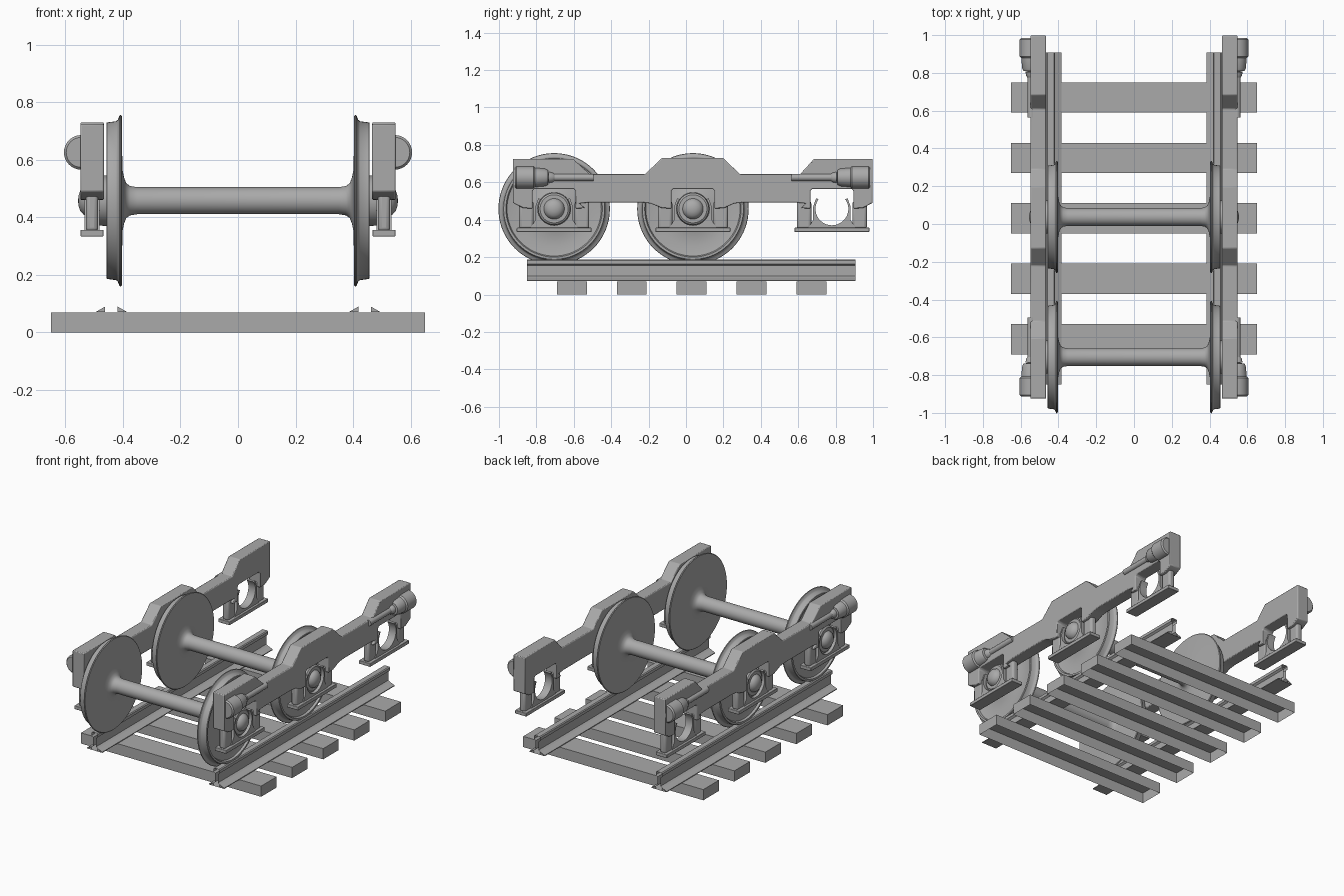
import bpy, bmesh, math
from mathutils import Vector

if "Cube" in bpy.data.objects:
    bpy.data.objects.remove(bpy.data.objects["Cube"])

steel = bpy.data.materials.new("plain_grey_steel")
steel.diffuse_color = (0.4, 0.4, 0.4, 1)
steel.use_nodes = True
steel.node_tree.nodes["Principled BSDF"].inputs["Base Color"].default_value = steel.diffuse_color


def finish(name, bm, mirror=True, bevel=0, segments=2, smooth=True, recalc=True):
    """Turn a bmesh into an object, mirrored to the other side of the truck."""
    if recalc:
        bmesh.ops.recalc_face_normals(bm, faces=bm.faces)
    me = bpy.data.meshes.new(name)
    bm.to_mesh(me)
    bm.free()
    me.materials.append(steel)
    ob = bpy.data.objects.new(name, me)
    bpy.context.collection.objects.link(ob)
    if bevel:
        b = ob.modifiers.new("Bevel", 'BEVEL')
        b.width, b.segments, b.limit_method = bevel, segments, 'ANGLE'
    if mirror:
        m = ob.modifiers.new("Mirror", 'MIRROR')
        m.use_axis[0] = True
    if smooth:
        bpy.ops.object.select_all(action='DESELECT')
        ob.select_set(True)
        bpy.context.view_layer.objects.active = ob
        bpy.ops.object.shade_smooth_by_angle(angle=math.radians(35))
    return ob


def prism(name, pts, x0, x1, **kw):
    """Side profile of (y, z) points extruded across x."""
    bm = bmesh.new()
    a = [bm.verts.new((x0, y, z)) for y, z in pts]
    b = [bm.verts.new((x1, y, z)) for y, z in pts]
    bm.faces.new(a)
    bm.faces.new(b[::-1])
    n = len(pts)
    for i in range(n):
        bm.faces.new((a[i], a[(i + 1) % n], b[(i + 1) % n], b[i]))
    return finish(name, bm, **kw)


def box(name, x0, x1, y0, y1, z0, z1, **kw):
    return prism(name, [(y0, z0), (y1, z0), (y1, z1), (y0, z1)], x0, x1, **kw)


def lathe(name, prof, centre, axis, n=64, **kw):
    """Revolve (position, radius) points about the x or y axis."""
    bm = bmesh.new()
    rings = []
    for p, r in prof:
        ring = []
        for k in range(n):
            t = 2 * math.pi * k / n
            c, s = r * math.cos(t), r * math.sin(t)
            off = (p, c, s) if axis == 'x' else (c, p, s)
            ring.append(bm.verts.new(Vector(off) + Vector(centre)))
        rings.append(ring)
    for a, b in zip(rings, rings[1:]):
        for k in range(n):
            bm.faces.new((a[k], a[(k + 1) % n], b[(k + 1) % n], b[k]))
    bmesh.ops.remove_doubles(bm, verts=bm.verts, dist=1e-5)
    return finish(name, bm, **kw)


AXLES = (-0.705, 0.037, 0.78)
AZ = 0.458

# sleepers, hollow underneath
for i in range(5):
    y = -0.61 + i * 0.32
    ob = box("sleeper", -0.65, 0.65, y - 0.08, y + 0.08, 0, 0.07, mirror=False, smooth=False)
    bm = bmesh.new()
    bm.from_mesh(ob.data)
    bm.normal_update()
    bmesh.ops.delete(bm, geom=[f for f in bm.faces if f.normal.z < -0.5], context='FACES')
    bm.to_mesh(ob.data)
    bm.free()

# rails: I-section, ends left open apart from the foot corners
half = [(0.055, 0.071), (0.055, 0.076), (0.022, 0.09), (0.010, 0.098), (0.010, 0.155),
        (0.0225, 0.164), (0.0225, 0.183), (0.017, 0.188)]
section = half + [(-x, z) for x, z in reversed(half)]
bm = bmesh.new()
ends = [[bm.verts.new((0.44 + x, y, z)) for x, z in section] for y in (-0.85, 0.907)]
n = len(section)
for i in range(n):
    j = (i + 1) % n
    bm.faces.new((ends[0][i], ends[0][j], ends[1][j], ends[1][i]))
bmesh.ops.recalc_face_normals(bm, faces=bm.faces)
for y in (-0.85, 0.907):
    for s in (-1, 1):
        f = bm.faces.new([bm.verts.new((0.44 + s * x, y, z))
                          for x, z in ((0.055, 0.071), (0.022, 0.071), (0.022, 0.09))])
        f.normal_update()
        if f.normal.y * y < 0:
            f.normal_flip()
finish("rail", bm, smooth=False, recalc=False)

# wheelsets: half axle, wheel and bearing end as one turned profile
wheel = [(0, 0.047), (0.35, 0.047), (0.375, 0.051), (0.388, 0.06), (0.396, 0.08), (0.402, 0.11),
         (0.403, 0.285), (0.404, 0.294), (0.408, 0.298), (0.412, 0.296), (0.418, 0.281),
         (0.424, 0.276), (0.455, 0.272), (0.457, 0.270), (0.457, 0.258), (0.444, 0.252),
         (0.434, 0.20), (0.438, 0.13), (0.452, 0.088), (0.515, 0.085), (0.522, 0.075),
         (0.522, 0.055), (0.535, 0.05), (0.548, 0.036), (0.554, 0.018), (0.556, 0)]
for a in AXLES[:2]:
    lathe("wheelset", wheel, (0, a, AZ), 'x', n=72)

# side frame with raised humps and notches above each axle
side = [(-0.925, 0.725), (-0.925, 0.49)]
for a, l, r in ((AXLES[0], None, -0.52), (AXLES[1], -0.24, 0.31), (AXLES[2], 0.59, None)):
    if l is not None:
        side += [(l, 0.492), (l + 0.05, 0.487)]
    side += [(a - 0.165, 0.462), (a - 0.115, 0.46), (a - 0.115, 0.555), (a - 0.105, 0.565),
             (a + 0.105, 0.565), (a + 0.115, 0.555), (a + 0.115, 0.46), (a + 0.165, 0.462)]
    if r is not None:
        side += [(r - 0.05, 0.487), (r, 0.492)]
side += [(0.998, 0.49), (0.998, 0.725), (0.684, 0.725), (0.61, 0.643), (0.289, 0.643),
         (0.198, 0.73), (-0.128, 0.73), (-0.22, 0.643), (-0.515, 0.643), (-0.604, 0.725)]
prism("side_frame", side, 0.466, 0.548, bevel=0.005)

# pedestal below each axle: base plate, two legs and a round cradle
for a in AXLES:
    box("pedestal_base", 0.467, 0.548, a - 0.2, a + 0.2, 0.334, 0.357, bevel=0.003)
    for s in (-1, 1):
        y0, y1 = sorted((a + s * 0.11, a + s * 0.187))
        box("pedestal_leg", 0.486, 0.529, y0, y1, 0.35, 0.50, bevel=0.014, segments=3)
    arc = []
    for k in range(25):
        t = math.radians(143 + k * (254 / 24))
        arc.append((a + 0.088 * math.cos(t), AZ + 0.088 * math.sin(t)))
    outer = [(a + 0.085, 0.513), (a + 0.1, 0.47), (a + 0.1, 0.40), (a + 0.13, 0.35)]
    prism("axle_cradle", arc + outer + [(2 * a - y, z) for y, z in reversed(outer)], 0.482, 0.533)

# brake cylinders with push rods at both ends of each frame
cyl = [(0, 0), (0, 0.052), (0.008, 0.06), (0.098, 0.06), (0.106, 0.052), (0.16, 0.047),
       (0.175, 0.04), (0.178, 0.019), (0.42, 0.019), (0.42, 0)]
for y, s in ((-0.914, 1), (0.985, -1)):
    lathe("brake_cylinder", [(p * s, r) for p, r in cyl], (0.545, y, 0.626), 'y', n=32)
    lathe("push_rod_collar", [(p * s, r) for p, r in ((0.18, 0), (0.18, 0.03), (0.2, 0.026), (0.21, 0.019))],
          (0.545, y, 0.626), 'y', n=24)
